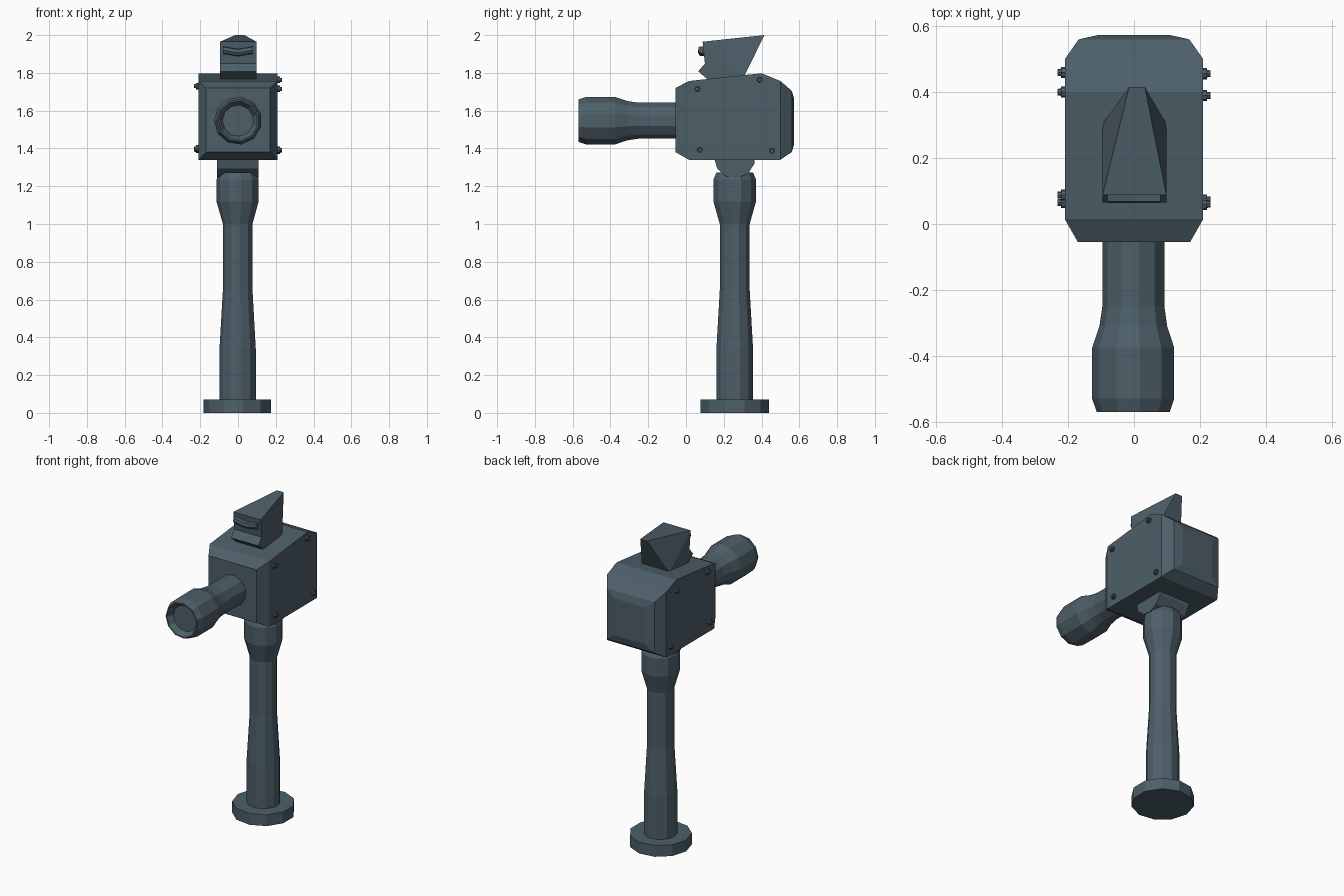
import bpy, bmesh, math
from mathutils import Vector

if "Cube" in bpy.data.objects:
    bpy.data.objects.remove(bpy.data.objects["Cube"])

SIDES = 11
mat = bpy.data.materials.new("slate_metal")
mat.diffuse_color = (0.075, 0.115, 0.14, 1)
mat.use_nodes = True
mat.node_tree.nodes["Principled BSDF"].inputs["Base Color"].default_value = mat.diffuse_color


def finish(name, bm):
    bmesh.ops.recalc_face_normals(bm, faces=bm.faces)
    me = bpy.data.meshes.new(name)
    bm.to_mesh(me)
    bm.free()
    me.materials.append(mat)
    ob = bpy.data.objects.new(name, me)
    bpy.context.collection.objects.link(ob)
    return ob


def loft(name, rings):
    """Join rings of points with quads and cap both ends."""
    bm = bmesh.new()
    vr = [[bm.verts.new(p) for p in r] for r in rings]
    n = len(vr[0])
    for a, b in zip(vr, vr[1:]):
        for i in range(n):
            j = (i + 1) % n
            bm.faces.new((a[i], a[j], b[j], b[i]))
    bm.faces.new(vr[0])
    bm.faces.new(vr[-1])
    return finish(name, bm)


def lathe(name, origin, axis, profile, sides=SIDES):
    """Turn (distance along axis, radius) pairs around the x, y or z axis."""
    rings = []
    for d, r in profile:
        ring = []
        for i in range(sides):
            t = math.pi + 2 * math.pi * i / sides
            u, v = r * math.cos(t), r * math.sin(t)
            p = {"x": (d, u, v), "y": (u, d, v), "z": (u, v, d)}[axis]
            ring.append(Vector(origin) + Vector(p))
        rings.append(ring)
    return loft(name, rings)


# Stand: foot disc and turned post
POST_Y = 0.258
lathe("base_disc", (0, POST_Y, 0), "z", [(0, 0.182), (0.072, 0.182)])
lathe("post", (0, POST_Y, 0), "z",
      [(0.06, 0.098), (0.34, 0.098), (0.65, 0.08), (1.0, 0.08),
       (1.12, 0.114), (1.235, 0.114), (1.272, 0.098)])

# Swivel knuckle under the housing
lathe("swivel", (0, POST_Y, 1.352), "x", [(-0.11, 0.11), (0.108, 0.11)])

# Chamfered housing: (y, half width, bottom z, top z)
sections = [(-0.055, 0.17, 1.38, 1.72), (0.015, 0.21, 1.34, 1.757),
            (0.40, 0.21, 1.34, 1.798), (0.50, 0.21, 1.34, 1.757),
            (0.56, 0.168, 1.38, 1.705), (0.573, 0.11, 1.425, 1.66)]
loft("housing", [[(-w, y, lo), (w, y, lo), (w, y, hi), (-w, y, hi)]
                 for y, w, lo, hi in sections])

# Barrel with recessed lens
lathe("barrel", (0, 0, 1.547), "y",
      [(0.0, 0.096), (-0.25, 0.096), (-0.31, 0.105), (-0.375, 0.127),
       (-0.53, 0.127), (-0.57, 0.113), (-0.57, 0.105), (-0.535, 0.083)])

# Swept viewfinder: side outline (y, z), ending at the rear tip
outline = [(0.088, 1.965), (0.10, 1.85), (0.065, 1.808),
           (0.115, 1.765), (0.305, 1.775), (0.415, 2.0)]
bm = bmesh.new()
left, right = [[bm.verts.new((tip if i == 5 else x, y, z))
                for i, (y, z) in enumerate(outline)]
               for x, tip in ((-0.095, -0.015), (0.098, 0.033))]
for i in range(6):
    j = (i + 1) % 6
    bm.faces.new((left[i], left[j], right[j], right[i]))
for s in (left, right):
    bm.faces.new(s[:5])
    bm.faces.new((s[0], s[4], s[5]))
finish("viewfinder", bm)

# Drooping eyepiece bar on the viewfinder front
loft("eyepiece_bar",
     [[(x, y, z - 0.014 * (1 - abs(x) / 0.08))
       for y, z in ((0.11, 1.90), (0.072, 1.905), (0.064, 1.92), (0.068, 1.938), (0.11, 1.942))]
      for x in (-0.08, -0.045, 0, 0.045, 0.08)])

# Bolts on both housing sides: side, then (y, z) positions
bolts = {1: [(0.06, 1.715), (0.39, 1.763), (0.073, 1.393), (0.456, 1.388)],
         -1: [(0.088, 1.73), (0.40, 1.73), (0.065, 1.40), (0.46, 1.393)]}
for s, spots in bolts.items():
    for k, (y, z) in enumerate(spots):
        lathe(f"bolt_{'right' if s > 0 else 'left'}_{k + 1}", (0, y, z), "x",
              [(s * 0.20, 0.017), (s * 0.222, 0.017), (s * 0.222, 0.011),
               (s * 0.232, 0.010)], 8)
